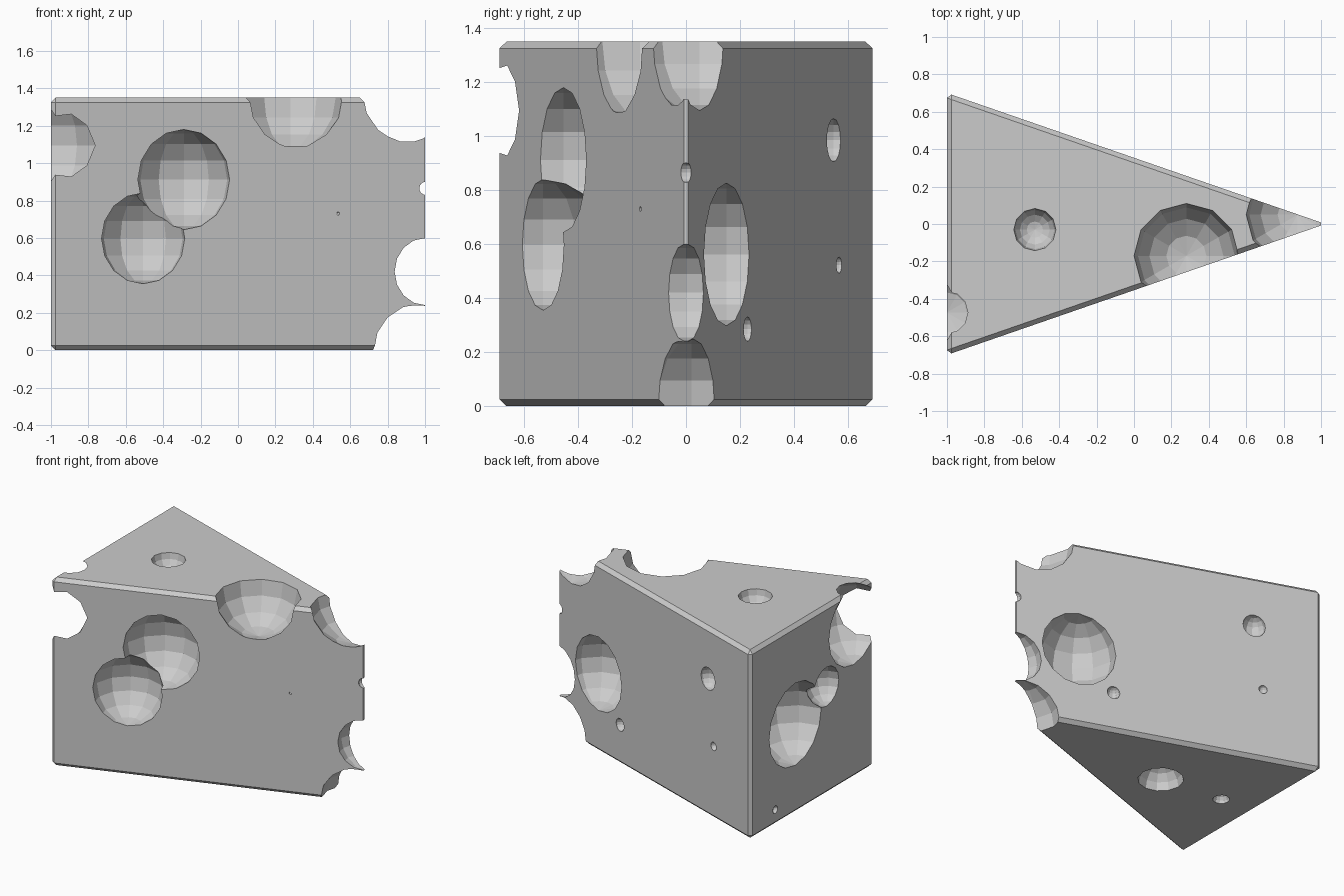
import bpy, bmesh

if "Cube" in bpy.data.objects:
    bpy.data.objects.remove(bpy.data.objects["Cube"])

HEIGHT = 1.35
TIP = 1.0236          # sharp tip before the chamfer
HALF = 0.70           # half width of the rind side
SLOPE = HALF / (TIP + 1.0)


def new_object(name, bm):
    mesh = bpy.data.meshes.new(name)
    bm.to_mesh(mesh)
    bm.free()
    ob = bpy.data.objects.new(name, mesh)
    bpy.context.scene.collection.objects.link(ob)
    return ob


def wall_y(x):
    """Half width of the wedge at x."""
    return (TIP - x) * SLOPE


# Wedge: extruded triangle with a small chamfer on every edge
bm = bmesh.new()
base = bm.faces.new([bm.verts.new((x, y, 0)) for x, y in
                     ((-1, -HALF), (TIP, 0), (-1, HALF))])
top = bmesh.ops.extrude_face_region(bm, geom=[base])["geom"]
bmesh.ops.translate(bm, vec=(0, 0, HEIGHT),
                    verts=[v for v in top if isinstance(v, bmesh.types.BMVert)])
bmesh.ops.recalc_face_normals(bm, faces=bm.faces)
bmesh.ops.bevel(bm, geom=list(bm.edges), offset=0.025, offset_type='OFFSET',
                segments=1, profile=0.5, affect='EDGES', clamp_overlap=True)
bmesh.ops.recalc_face_normals(bm, faces=bm.faces)
wedge = new_object("cheese_wedge", bm)

# Holes as (x, y, z, radius), centred on the surfaces
front = [(-0.29, 0.912, 0.268), (-0.507, 0.598, 0.243),
         (0.17, 0.03, 0.05), (0.535, 0.73, 0.009)]
back = [(0.59, 0.562, 0.264), (0.27, 0.78, 0.04), (-0.558, 0.985, 0.08),
        (-0.616, 0.522, 0.03), (0.364, 0.285, 0.045)]
holes = [(x, -wall_y(x), z, r) for x, z, r in front]
holes += [(x, wall_y(x), z, r) for x, z, r in back]
holes += [
    # top
    (0.28, -0.17, 1.351, 0.28), (-0.53, -0.03, 1.351, 0.113),
    (0.875, 0.05, 1.375, 0.28),
    # tip
    (1.0, 0, 0.42, 0.18), (1.0, 0, 0.865, 0.036), (0.945, 0.02, -0.001, 0.25),
    # rind side
    (-1.001, -0.473, 1.095, 0.28), (-1.001, 0.19, 0.64, 0.295),
    (-1.001, -0.165, 0.774, 0.14), (-1.001, 0.416, 0.113, 0.027),
    # underside
    (-0.276, -0.06, -0.001, 0.15), (-0.742, -0.006, -0.001, 0.055),
]

# Cut each hole with a low-poly sphere
cutters = []
for i, (x, y, z, r) in enumerate(holes):
    bm = bmesh.new()
    bmesh.ops.create_uvsphere(bm, u_segments=12, v_segments=8, radius=r)
    cutter = new_object(f"hole_cutter_{i}", bm)
    cutter.location = (x, y, z)
    cutter.hide_render = True
    cutters.append(cutter)
    mod = wedge.modifiers.new(f"hole_{i}", 'BOOLEAN')
    mod.operation = 'DIFFERENCE'
    mod.solver = 'EXACT'
    mod.object = cutter

# Keep the carved mesh and discard the cutters
bpy.context.view_layer.update()
evaluated = wedge.evaluated_get(bpy.context.evaluated_depsgraph_get())
carved = bpy.data.meshes.new_from_object(evaluated)
wedge.modifiers.clear()
wedge.data = carved
for cutter in cutters:
    bpy.data.objects.remove(cutter)
